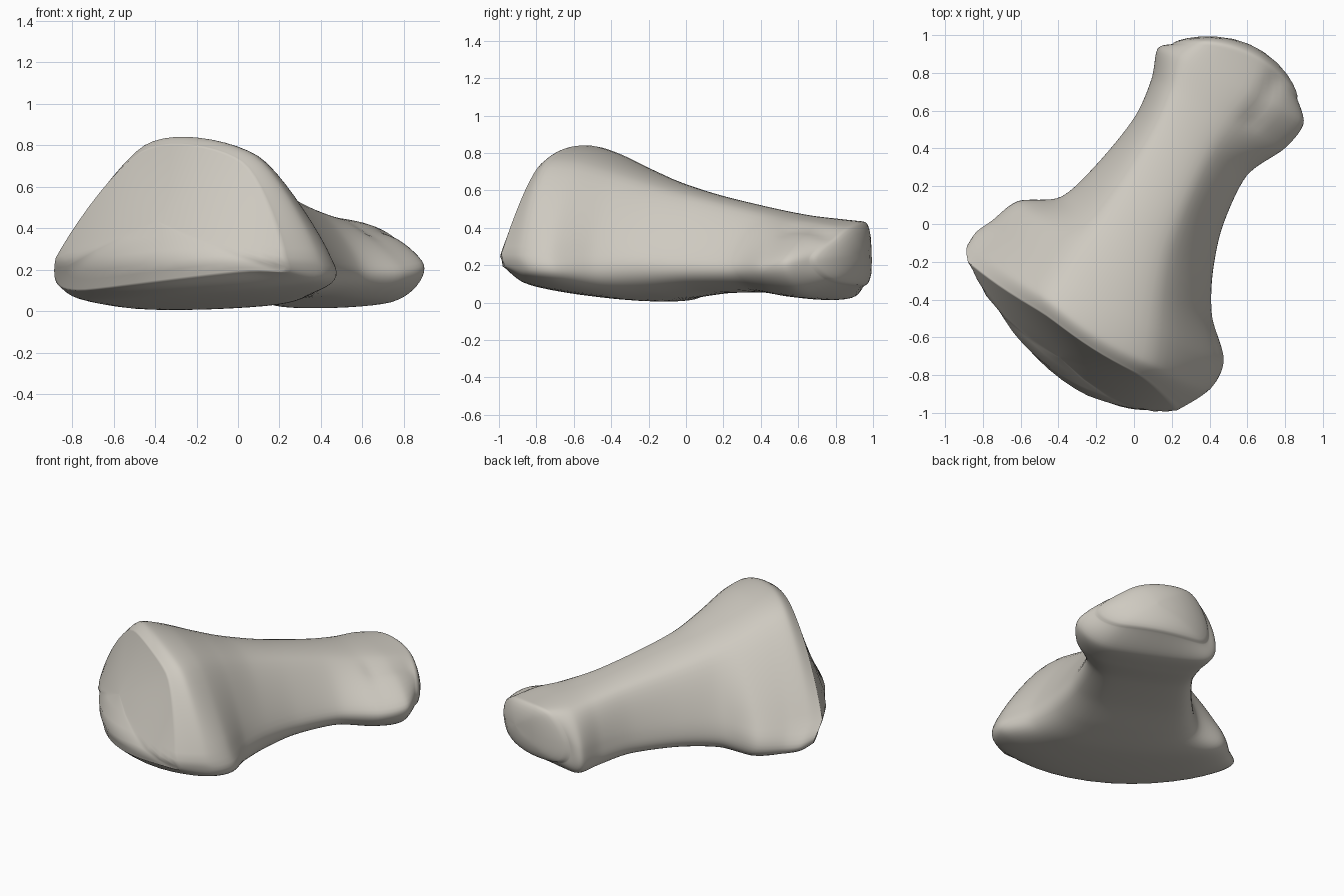
import bpy
import bmesh
import math
from mathutils import Vector

cube = bpy.data.objects.get("Cube")
if cube:
    bpy.data.objects.remove(cube, do_unlink=True)

AXIS = Vector((0.46, 0.89, 0))     # base to head, along the shaft
SIDE = Vector((0.89, -0.46, 0))    # across the shaft
AROUND, ALONG = 10, 8              # steps between control points
TENSION = .43

# Cross-sections: station, lean, bow, left edge, top left, top right, right edge,
# underside height at left and right
SECTIONS = [
    (-.935, .45, .5, (-.71, .22), (-.19, .77), (.38, .72), (.66, .23), (.10, .19)),
    (-.85, .40, .5, (-.70, .20), (-.21, .80), (.41, .75), (.76, .22), (.055, .115)),
    (-.60, .25, .35, (-.655, .19), (-.21, .755), (.36, .735), (.745, .22), (.03, .07)),
    (-.30, .10, .2, (-.585, .19), (-.20, .67), (.28, .67), (.59, .22), (.015, .04)),
    (-.05, 0, 0, (-.40, .20), (-.18, .60), (.22, .605), (.49, .22), (.035, .05)),
    (.20, 0, 0, (-.31, .21), (-.15, .535), (.19, .545), (.42, .21), (.06, .075)),
    (.50, 0, 0, (-.25, .21), (-.13, .48), (.18, .48), (.41, .20), (.06, .075)),
    (.72, 0, 0, (-.26, .20), (-.14, .445), (.20, .44), (.52, .20), (.035, .05)),
    (.90, 0, -.1, (-.305, .21), (-.16, .43), (.24, .42), (.55, .22), (.03, .045)),
    (1.07, 0, -.8, (-.25, .25), (-.12, .425), (.21, .40), (.46, .24), (.10, .11)),
]


def spline(a, b, c, d, u):
    """Smooth curve from b to c."""
    leave, arrive = (c - a) * TENSION, (d - b) * TENSION
    blend = u * u * (3 - 2 * u)
    return b + (c - b) * blend + leave * (u * (1-u) ** 2) - arrive * (u * u * (1-u))


def place(t, z, s, lean, bow):
    """Point on a section whose plane leans with height and bows across its width."""
    d = t - .15
    s += lean * abs(z - .25) + bow * (d * d + max(d, 0) ** 4)
    return AXIS * s + SIDE * t + Vector((0, 0, z))


def ring(section, size=1.0, push=0.0):
    """One closed cross-section, optionally shrunk towards its middle for an end face."""
    s, lean, bow, left, top_l, top_r, right, under = section
    pts = [Vector(p) for p in (left, top_l, top_r, right,
                               (right[0] * .68, under[1]), (left[0] * .78, under[0]))]
    mid = Vector(((left[0] + right[0]) / 2, (under[0] + top_l[1]) / 2))
    loop = []
    n = len(pts)
    for i in range(n):
        for k in range(AROUND):
            p = spline(pts[i - 1], pts[i], pts[(i+1) % n], pts[(i+2) % n], k / AROUND)
            p = mid + (p - mid) * size
            loop.append(place(p.x, p.y, s + push, lean, bow))
    return loop


def end_rings(section, depth, roundness):
    """Domed or hollowed end face, listed from the centre outwards."""
    return [ring(section, f, depth * (1 - f * f) ** roundness)
            for f in (.02, .25, .5, .7, .84, .93, .98)]


# Smooth loft through the sections: hollowed joint face at the base, domed head
rows = [ring(sec) for sec in SECTIONS]
last = len(rows) - 1
loft = end_rings(SECTIONS[0], .03, 1)
for i in range(last):
    near = (rows[max(i - 1, 0)], rows[i], rows[i + 1], rows[min(i + 2, last)])
    for k in range(ALONG):
        loft.append([spline(*p, k / ALONG) for p in zip(*near)])
loft.append(rows[-1])
loft += reversed(end_rings(SECTIONS[-1], .055, .5))

bm = bmesh.new()
grid = [[bm.verts.new(p) for p in row] for row in loft]
for a, b in zip(grid, grid[1:]):
    for j in range(len(a)):
        k = (j + 1) % len(a)
        bm.faces.new((a[j], a[k], b[k], b[j]))
bm.faces.new(grid[0])
bm.faces.new(grid[-1])

# Shallow groove beside the knuckle of the head, fading out down the side
start, stop = Vector((.62, .55)), Vector((.74, .75))
for v in bm.verts:
    p = v.co.xy
    f = max(0, min(1, (p - start).dot(stop - start) / (stop - start).length_squared))
    gap = (p - start.lerp(stop, f)).length
    fade = max(0, min(1, (v.co.z - .2) / .12))
    v.co.z -= .015 * fade * math.exp(-(gap / .05) ** 2)

bmesh.ops.recalc_face_normals(bm, faces=bm.faces)
mesh = bpy.data.meshes.new("bone")
bm.to_mesh(mesh)
bm.free()
bone = bpy.data.objects.new("bone", mesh)
bpy.context.collection.objects.link(bone)

# Warm grey bone colour
mat = bpy.data.materials.new("warm_grey_bone")
mat.use_nodes = True
colour = (.62, .59, .53, 1)
mat.diffuse_color = colour
mat.node_tree.nodes["Principled BSDF"].inputs["Base Color"].default_value = colour
mesh.materials.append(mat)

bpy.context.view_layer.objects.active = bone
bone.select_set(True)
bpy.ops.object.shade_smooth_by_angle(angle=math.radians(60))
